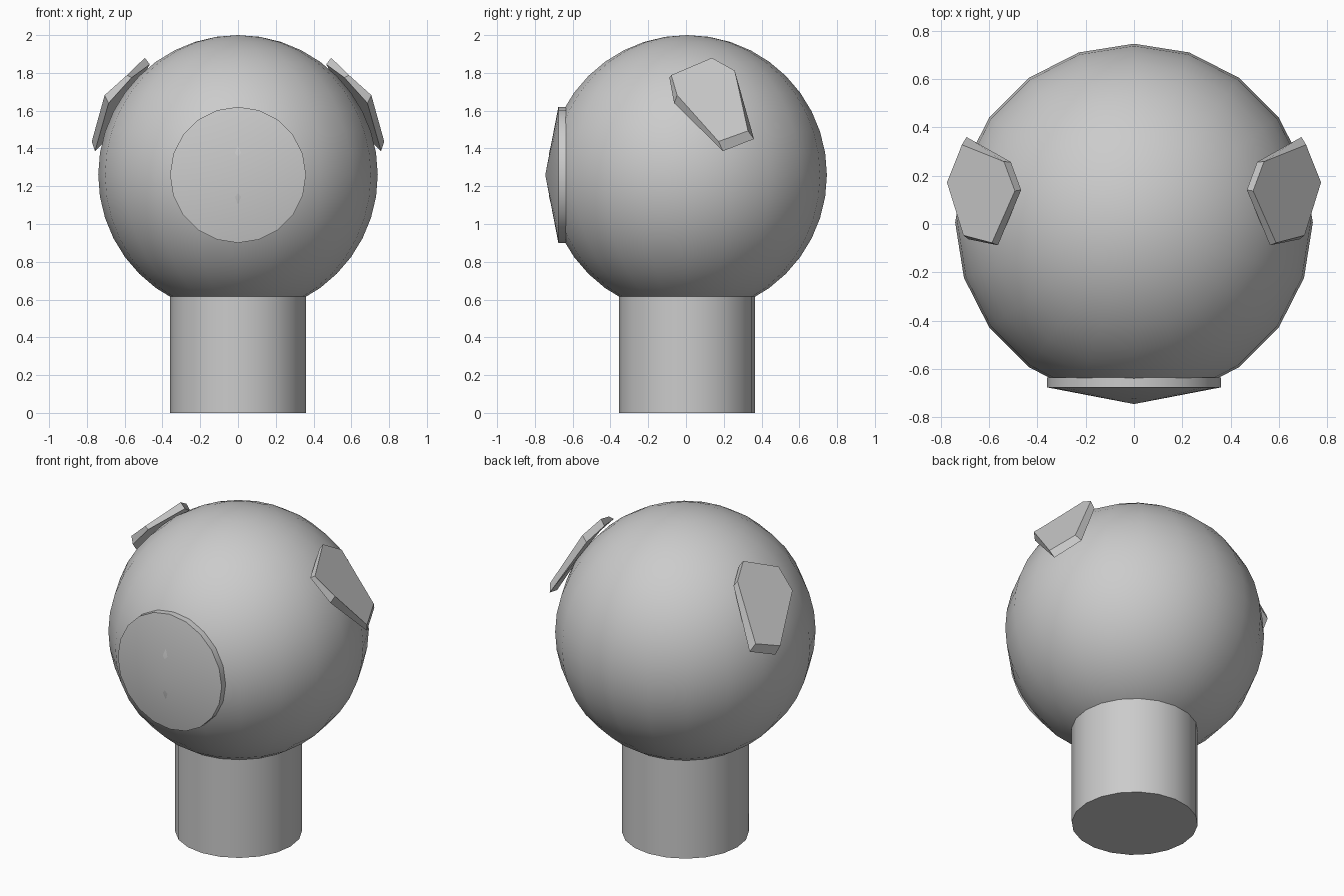
import bpy, bmesh
from math import radians

if "Cube" in bpy.data.objects:
    bpy.data.objects.remove(bpy.data.objects["Cube"])

CY, CZ = 0.006, 1.26      # head centre
SIDES = 20


def smooth(obj, angle):
    bpy.ops.object.select_all(action='DESELECT')
    obj.select_set(True)
    bpy.context.view_layer.objects.active = obj
    bpy.ops.object.shade_smooth_by_angle(angle=radians(angle))


def make(name, bm, angle=None):
    bmesh.ops.recalc_face_normals(bm, faces=bm.faces[:])
    mesh = bpy.data.meshes.new(name)
    bm.to_mesh(mesh)
    bm.free()
    obj = bpy.data.objects.new(name, mesh)
    bpy.context.collection.objects.link(obj)
    if angle:
        smooth(obj, angle)
    return obj


# Round head
bpy.ops.mesh.primitive_uv_sphere_add(segments=SIDES, ring_count=20, radius=0.74, location=(0, CY, CZ))
head = bpy.context.object
head.name = "head"
smooth(head, 30)

# Neck post
bpy.ops.mesh.primitive_cylinder_add(vertices=SIDES, radius=0.36, depth=0.66, location=(0, CY, 0.33))
neck = bpy.context.object
neck.name = "neck"
smooth(neck, 30)

# Face disc: short cylinder whose front cap is pulled into a shallow cone
bpy.ops.mesh.primitive_cylinder_add(vertices=SIDES, radius=0.36, depth=0.04, end_fill_type='TRIFAN',
                                    location=(0, -0.656, CZ), rotation=(radians(90), 0, 0))
disc = bpy.context.object
disc.name = "face_disc"
tip = max(disc.data.vertices, key=lambda v: v.co.z - v.co.xy.length)
tip.co.z = 0.089
smooth(disc, 30)

# Ear plates: six-sided slab, flared towards the head, mirrored left and right
outer = [(0.493, 0.137, 1.88), (0.538, 0.258, 1.812), (0.712, 0.328, 1.493),
         (0.774, 0.172, 1.437), (0.706, -0.047, 1.682), (0.588, -0.078, 1.788)]
inner = [(0.467, 0.141, 1.845), (0.51, 0.257, 1.775), (0.693, 0.36, 1.45),
         (0.757, 0.196, 1.386), (0.685, -0.063, 1.64), (0.563, -0.088, 1.775)]
bm = bmesh.new()
front = [bm.verts.new(p) for p in outer]
back = [bm.verts.new(p) for p in inner]
bm.faces.new(front)
bm.faces.new(back[::-1])
for i in range(6):
    j = (i + 1) % 6
    bm.faces.new((front[i], back[i], back[j], front[j]))
ears = make("ears", bm)
ears.modifiers.new("mirror", 'MIRROR')
